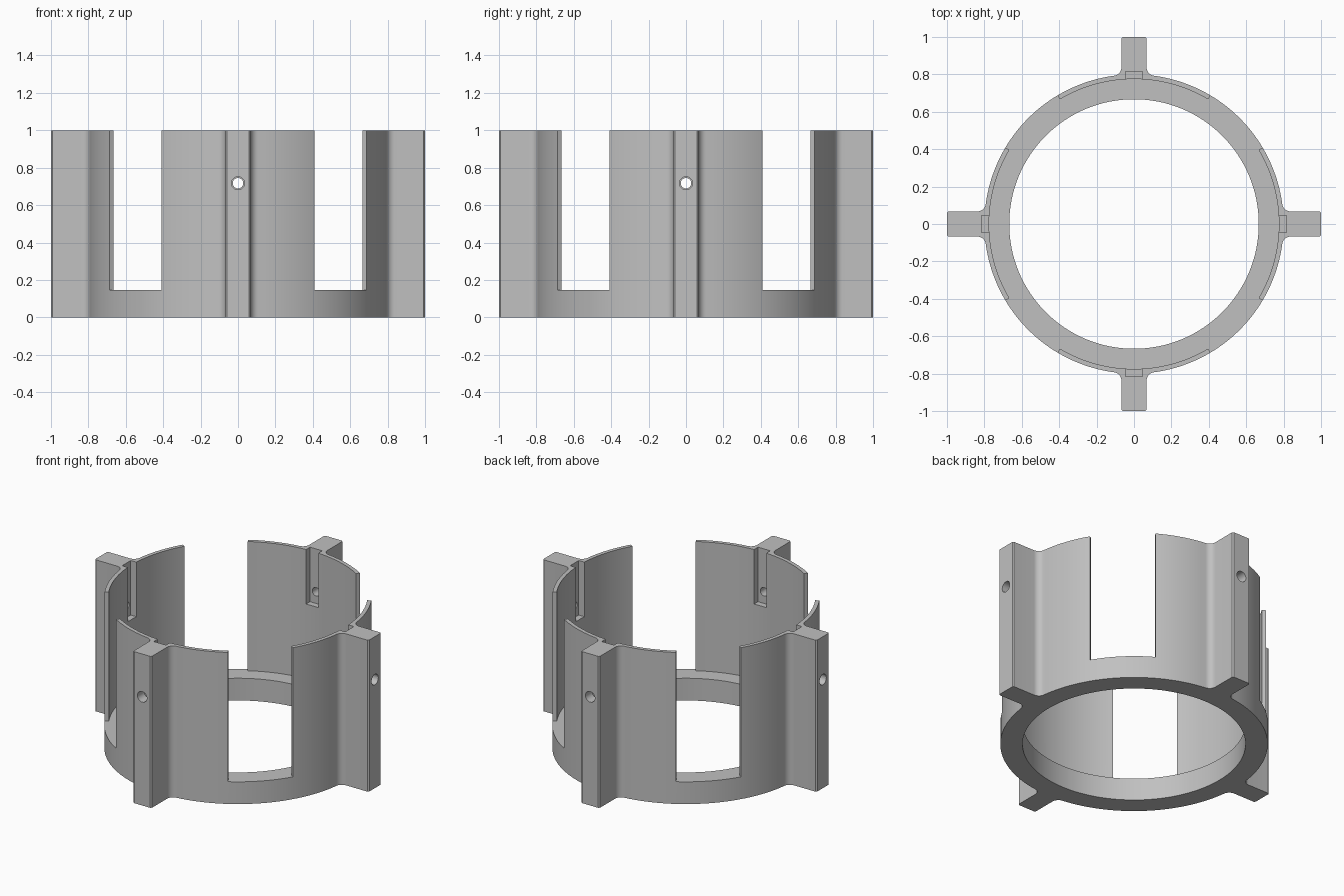
import bpy, bmesh
from math import sin, cos, pi, radians, sqrt, atan2
from mathutils import Matrix, Vector

if "Cube" in bpy.data.objects:
    bpy.data.objects.remove(bpy.data.objects["Cube"])

OUTER, WALL, BORE = 0.80, 0.775, 0.667
HEIGHT, LEDGE = 1.0, 0.147
FIN, FILLET, CORNER = 0.067, 0.045, 0.008
HOLE_Z, SLOT_Z = 0.717, 0.64
GAP = radians(14.3)  # half angle of each window

grey = bpy.data.materials.new("plain grey")
grey.use_nodes = True
colour = (0.53, 0.53, 0.53, 1)
grey.diffuse_color = colour
grey.node_tree.nodes["Principled BSDF"].inputs["Base Color"].default_value = colour


def arc(r, a, b, n, centre=(0, 0)):
    return [Vector((centre[0] + r * cos(a + (b - a) * i / n),
                    centre[1] + r * sin(a + (b - a) * i / n))) for i in range(n + 1)]


def four_fold(points):
    """Repeat one quarter of a profile around the axis."""
    return [Matrix.Rotation(k * pi / 2, 2) @ p for k in range(4) for p in points]


def extrude(name, points, z0, z1):
    bm = bmesh.new()
    face = bm.faces.new([bm.verts.new((p.x, p.y, z0)) for p in points])
    top = bmesh.ops.extrude_face_region(bm, geom=[face])["geom"]
    bmesh.ops.translate(bm, vec=(0, 0, z1 - z0),
                        verts=[v for v in top if isinstance(v, bmesh.types.BMVert)])
    bmesh.ops.recalc_face_normals(bm, faces=bm.faces)
    return finish(name, bm)


def finish(name, bm):
    mesh = bpy.data.meshes.new(name)
    bm.to_mesh(mesh)
    bm.free()
    mesh.materials.append(grey)
    obj = bpy.data.objects.new(name, mesh)
    bpy.context.collection.objects.link(obj)
    return obj


def cut(target, cutter):
    cutter.hide_render = True
    mod = target.modifiers.new("cut", "BOOLEAN")
    mod.operation, mod.solver, mod.object = "DIFFERENCE", "EXACT", cutter
    bpy.context.view_layer.objects.active = target
    bpy.ops.object.modifier_apply(modifier=mod.name)
    bpy.data.objects.remove(cutter)


# Solid body: round outline with four filleted fins
cx = FIN + FILLET
cy = sqrt((OUTER + FILLET) ** 2 - cx ** 2)
lean = atan2(cy, cx)
half = [Vector((FIN - CORNER, 1)), Vector((FIN, 1 - CORNER))]
half += arc(FILLET, pi, pi + lean, 8, (cx, cy))
mirrored = [Vector((-p.x, p.y)) for p in half]
# one quarter, running from the +y fin round to the +x side
outline = mirrored[::-1] + half + arc(OUTER, lean, pi / 2 - lean, 32)[1:-1][::1][::-1][::-1]
quarter = [Matrix.Rotation(-pi / 2, 2) @ p for p in
           (half[::-1] + mirrored)]
quarter += arc(OUTER, pi / 2 - lean, lean, 32)[1:-1]
body = extrude("slotted_holder", four_fold(quarter), 0, HEIGHT)

# Open bottom ring, leaving an inner ledge
cut(body, extrude("bore_cutter", arc(BORE, 0, 2 * pi, 128)[:-1], -0.1, HEIGHT + 0.1))

# Thin walls and four windows in one cutter
sector = arc(WALL, -pi / 4 + GAP, pi / 4 - GAP, 32) + arc(0.9, pi / 4 - GAP, pi / 4 + GAP, 12)
cut(body, extrude("window_cutter", four_fold(sector), LEDGE, HEIGHT + 0.1))

for k in range(4):
    turn = Matrix.Rotation(k * pi / 2, 4, "Z")
    # Slot inside the wall behind each fin
    bm = bmesh.new()
    bmesh.ops.create_cube(bm, size=1)
    bmesh.ops.scale(bm, vec=(0.115, 0.09, 0.5), verts=bm.verts)
    bmesh.ops.translate(bm, vec=(0.7575, 0, SLOT_Z + 0.25), verts=bm.verts)
    bm.transform(turn)
    cut(body, finish("slot_cutter", bm))
    # Stepped screw hole through each fin
    for radius, start in ((0.028, 0.74), (0.035, 0.93)):
        bm = bmesh.new()
        length = 1.05 - start
        bmesh.ops.create_cone(bm, cap_ends=True, segments=24, radius1=radius,
                              radius2=radius, depth=length)
        bm.transform(turn @ Matrix.Translation((start + length / 2, 0, HOLE_Z))
                     @ Matrix.Rotation(pi / 2, 4, "Y"))
        cut(body, finish("hole_cutter", bm))

bpy.ops.object.select_all(action="DESELECT")
body.select_set(True)
bpy.context.view_layer.objects.active = body
bpy.ops.object.shade_smooth_by_angle(angle=radians(30))
